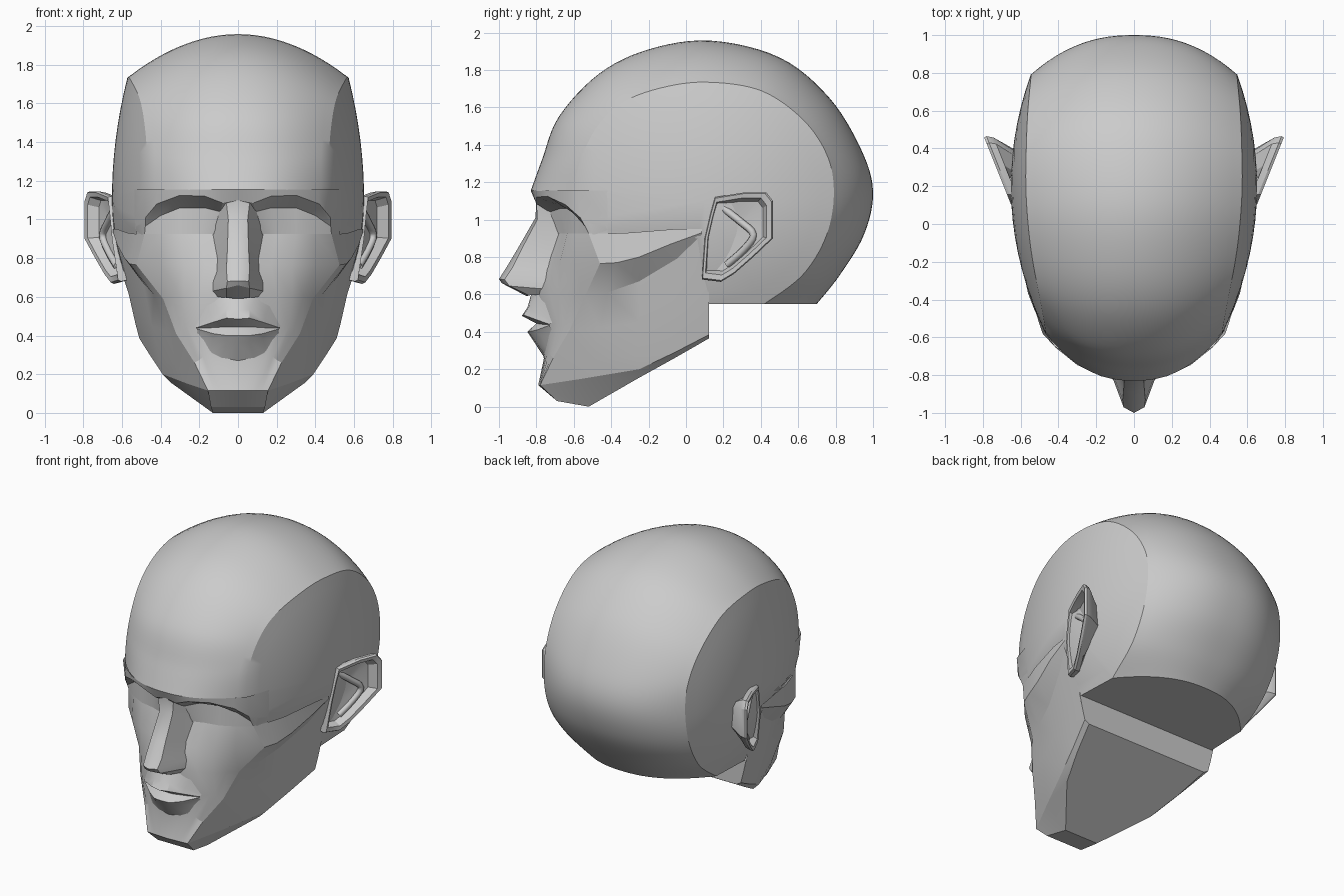
import bpy, bmesh


def finish(name, bm, angle, recalc=False):
    """Make a mirrored, smooth-shaded object from half a bmesh."""
    bmesh.ops.remove_doubles(bm, verts=bm.verts, dist=0.0005)
    if recalc:
        bmesh.ops.recalc_face_normals(bm, faces=bm.faces)
    me = bpy.data.meshes.new(name)
    bm.to_mesh(me)
    bm.free()
    ob = bpy.data.objects.new(name, me)
    bpy.context.collection.objects.link(ob)
    mirror = ob.modifiers.new("mirror", "MIRROR")
    mirror.merge_threshold = 0.001
    bpy.ops.object.select_all(action="DESELECT")
    ob.select_set(True)
    bpy.context.view_layer.objects.active = ob
    bpy.ops.object.shade_smooth_by_angle(angle=angle * 0.01745)
    return ob


def sheet(name, rows, angle=22, recalc=False, skip=lambda r, c: False):
    """Quad sheet through rows of points; skip leaves out hidden faces."""
    bm = bmesh.new()
    vs = [[bm.verts.new(p) for p in r] for r in rows]
    for r, (a, b) in enumerate(zip(vs, vs[1:])):
        for i in range(len(a) - 1):
            if not skip(r, i):
                bm.faces.new((a[i], b[i], b[i + 1], a[i + 1]))
    bmesh.ops.delete(bm, geom=[v for v in bm.verts if not v.link_faces], context="VERTS")
    return finish(name, bm, angle, recalc)


def grid(flat, cols):
    pts = [tuple(flat[i:i + 3]) for i in range(0, len(flat), 3)]
    return [pts[i:i + cols] for i in range(0, len(pts), cols)]


def spline(pts, n):
    """Smooth curve through points of any dimension."""
    p = [pts[0]] + pts + [pts[-1]]
    out = []
    for a, b, c, d in zip(p, p[1:], p[2:], p[3:]):
        for k in range(n):
            t = k / n
            out.append(tuple(0.5 * (2 * B + (C - A) * t + (2 * A - 5 * B + 4 * C - D) * t * t
                                    + (3 * B - A - 3 * C + D) * t ** 3)
                             for A, B, C, D in zip(a, b, c, d)))
    return out + [pts[-1]]


# Cranium: midline profile (y, z) paired with the edge of the flat side (y, z)
def side_x(y, z):
    return 0.652 - 0.3 * (y - 0.2) ** 2 - (0.2 if z > 1.1 else 0.36) * (z - 1.1) ** 2


profile = spline([
    (-.83, 1.155, -.58, 1.15), (-.77, 1.32, -.56, 1.32), (-.68, 1.55, -.48, 1.49),
    (-.465, 1.78, -.35, 1.62), (-.2, 1.91, -.15, 1.70), (.13, 1.957, .1, 1.735),
    (.5, 1.867, .4, 1.69), (.765, 1.653, .63, 1.53), (.936, 1.376, .76, 1.33),
    (1.0, 1.15, .79, 1.12), (.952, .92, .745, .90), (.82, .70, .62, .70), (.70, .55, .42, .55)], 6)
profile += [(.12, .55, .12, .55), (.06, .9, .06, .9), (-.5, .92, -.5, .92), (-.53, 1, -.53, 1.0), profile[0]]
rows = []
for ym, zm, ys, zs in reversed(profile):
    row = []
    for k in range(13):
        u = k / 12
        row.append((u * side_x(ys, zs), ym + (ys - ym) * u ** 2.3, zm + (zs - zm) * u * u))
    for k in range(1, 9):
        y, z = ys + (.1 - ys) * k / 8, zs + (1.1 - zs) * k / 8
        row.append((side_x(y, z), y, z))
    rows.append(row)
sheet("cranium", rows, 24, skip=lambda r, c: r < 4 and c < 12)

# Brow ridge and eye sockets, wrapped back to the temple
brow = [(.484 * u, -.83 + .25 * u ** 2.3, 1.155) for u in (0, .18, .36, .62, .86, 1)]
sockets = [brow] + grid([
    0, -.80, 1.10, .08, -.80, 1.085, .17, -.80, 1.12, .3, -.742, 1.125, .42, -.645, 1.08, .478, -.565, 1.01,
    0, -.775, 1.07, .09, -.73, 1.04, .17, -.67, 1.06, .3, -.63, 1.06, .4, -.58, 1.02, .479, -.54, .965,
    0, -.76, .95, .13, -.68, .925, .2, -.655, .925, .3, -.635, .925, .4, -.585, .925, .483, -.52, .925], 6)
sheet("eye_sockets", [r + [(side_x(-.42, r[-1][2]), -.42, r[-1][2])] for r in sockets], 26)

# Front planes of the face, from lower lids to chin
front = [sockets[-1]] + grid([
    0, -.76, .765, .10, -.735, .765, .17, -.71, .765, .28, -.675, .765, .40, -.60, .765, .525, -.46, .765,
    0, -.825, .6, .12, -.78, .62, .2, -.73, .61, .28, -.675, .6, .34, -.61, .6, .387, -.54, .59,
    0, -.785, .44, .13, -.76, .44, .21, -.722, .44, .265, -.685, .45, .29, -.655, .43, .32, -.622, .41,
    0, -.76, .256, .08, -.755, .26, .14, -.745, .28, .18, -.73, .29, .205, -.72, .27, .225, -.71, .26], 6)
front.append([(.155 * k / 5, -.79 + .002 * k, .115) for k in range(6)])
front.append([(.14 * k / 5, -.69, .03) for k in range(6)])
sheet("face_front", front, skip=lambda r, c: r < 2 and c == 0)

# Side planes: temple, cheekbone arch, jaw and its lower bevel
side = grid([
    .525, -.42, .925, .568, -.3, .93, .625, -.05, .95, .645, .085, .95,
    .56, -.37, .77, .587, -.25, .80, .625, -.08, .87, .645, .085, .93,
    .435, -.42, .61, .49, -.25, .67, .572, -.05, .79, .635, .085, .92,
    .37, -.46, .42, .445, -.25, .45, .525, -.05, .55, .58, .123, .68,
    .315, -.5, .25, .405, -.26, .27, .465, -.08, .36, .53, .123, .46,
    .26, -.55, .15, .39, -.25, .20, .45, -.06, .29, .51, .123, .385,
    .13, -.52, 0, .345, -.25, .155, .42, -.06, .26, .475, .123, .365], 4)
side = [[f[-1]] + s for f, s in zip(front, side)]
sheet("face_side", side)
sheet("jaw_underside", [side[-1], [(0, p[1], p[2]) for p in side[-1]]])
back = [(.55, .123, .55)] + [r[-1] for r in side[4:]]
sheet("jaw_back", [[p, (0, p[1], p[2])] for p in back])

# Nose: bridge, tip, wings and base
sheet("nose", grid([
    0, -.80, 1.10, .06, -.80, 1.085, .10, -.71, 1.06,
    0, -.805, 1.01, .05, -.795, 1.0, .132, -.67, .94,
    0, -.90, .845, .055, -.88, .84, .11, -.715, .79,
    0, -.96, .745, .06, -.93, .74, .112, -.73, .73,
    0, -1.0, .682, .055, -.97, .68, .128, -.75, .68,
    0, -.985, .66, .06, -.945, .645, .13, -.77, .63,
    0, -.85, .59, .06, -.84, .595, .11, -.775, .60], 3), 32)

# Lips: philtrum, upper lip, mouth line, lower lip
sheet("lips", grid([
    0, -.825, .61, .10, -.78, .61, .17, -.74, .58, .23, -.69, .54,
    0, -.848, .53, .06, -.84, .535, .14, -.785, .50, .22, -.715, .45,
    0, -.878, .485, .06, -.868, .49, .14, -.80, .465, .215, -.73, .44,
    0, -.80, .445, .06, -.80, .445, .14, -.765, .44, .215, -.73, .438,
    0, -.848, .40, .06, -.843, .40, .13, -.797, .41, .213, -.73, .435,
    0, -.825, .365, .06, -.82, .368, .13, -.775, .38, .21, -.725, .425,
    0, -.762, .27, .08, -.755, .28, .15, -.735, .30, .22, -.695, .37], 4), 32)


# Ears: outline (y, z) repeated as loops from root to bowl
def ear_x(y, z):
    return 0.65 + 0.4 * (y - 0.1) - 0.12 * max(0, 0.9 - z)


outline = [(.155, 1.12), (.31, 1.145), (.43, 1.145), (.465, 1.10), (.465, .90), (.36, .80),
           (.257, .71), (.187, .667), (.085, .68), (.10, .90), (.13, 1.03)]
ear_rows = []
for scale, drop in ((.68, None), (.97, .05), (1, .015), (.97, 0), (.86, .005),
                    (.78, .055), (.45, .07), (0, .085)):
    row = []
    for y, z in outline + outline[:1]:
        cy, cz = .22, .93
        y, z = cy + (y - cy) * scale, cz + (z - cz) * scale
        row.append((side_x(y, z) - .01 if drop is None else ear_x(y, z) - drop, y, z))
    ear_rows.append(row)
sheet("ears", ear_rows, 30, True)

# Raised fold inside each ear
cu = bpy.data.curves.new("ear_folds", "CURVE")
cu.dimensions = "3D"
cu.bevel_depth = 0.02
cu.bevel_resolution = 2
sp = cu.splines.new("POLY")
fold = spline([(.20, 1.06), (.29, .99), (.36, .92), (.31, .84), (.22, .76)], 4)
sp.points.add(len(fold) - 1)
for p, (y, z) in zip(sp.points, fold):
    p.co = (ear_x(y, z) - .055, y, z, 1)
folds = bpy.data.objects.new("ear_folds", cu)
bpy.context.collection.objects.link(folds)
folds.modifiers.new("mirror", "MIRROR")
